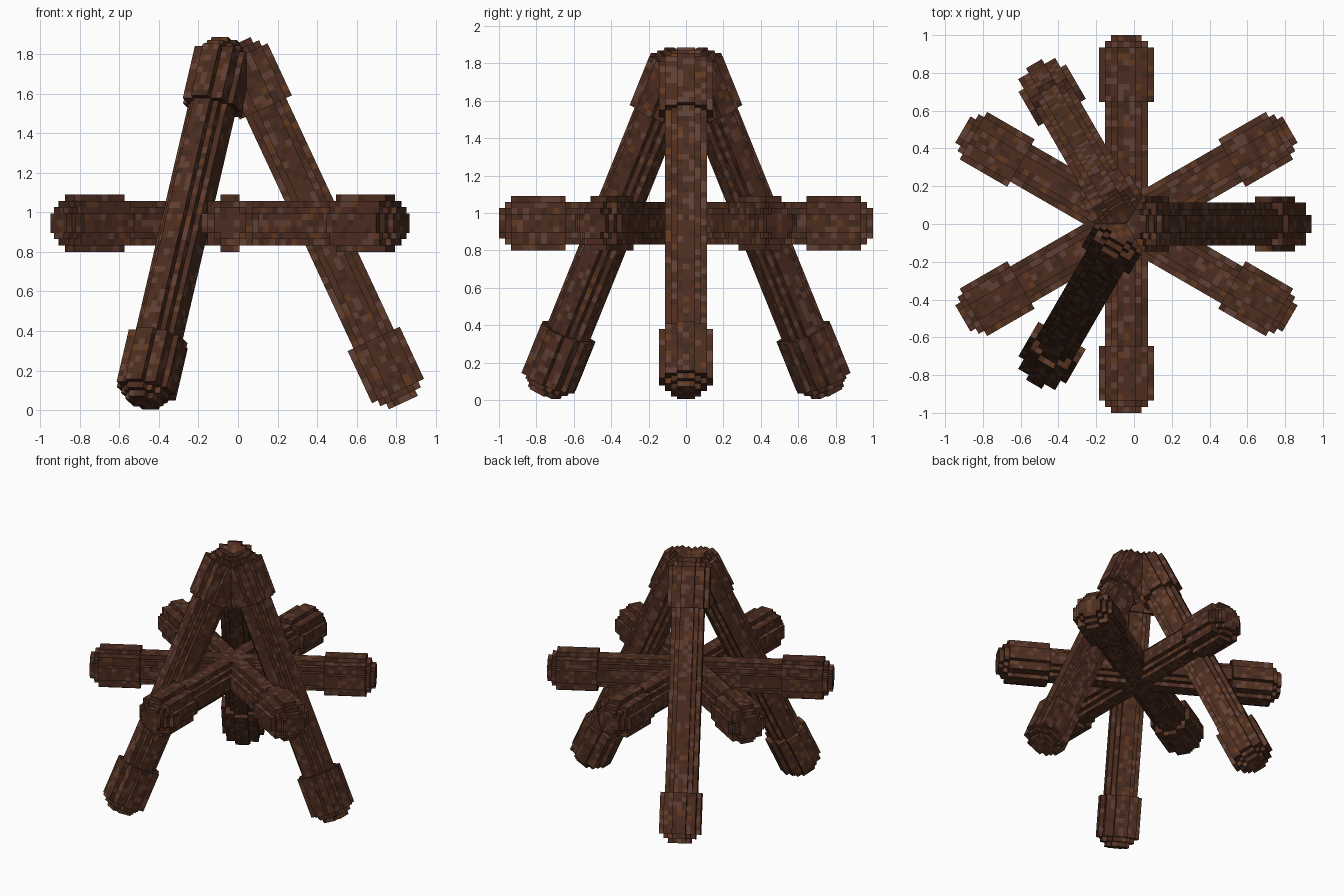
import bpy
import math
import random
from mathutils import Matrix, Vector

if "Cube" in bpy.data.objects:
    bpy.data.objects.remove(bpy.data.objects["Cube"])

random.seed(4)
HALF = 31                 # voxels in half a log
V = 1.0 / HALF            # voxel size
CX, CZ = -0.04, 0.945     # shared centre of all logs
TILT = math.radians(25)   # lean of the legs


def material(name, rgb):
    m = bpy.data.materials.new(name)
    m.diffuse_color = (*rgb, 1)
    m.use_nodes = True
    m.node_tree.nodes["Principled BSDF"].inputs["Base Color"].default_value = m.diffuse_color
    return m


# Bark shades and how often each one appears
BARK = [material("bark", (0.075, 0.026, 0.014)),
        material("bark_dark", (0.055, 0.021, 0.012)),
        material("bark_pale", (0.115, 0.050, 0.034)),
        material("bark_red", (0.120, 0.040, 0.014))]
WEIGHTS = [55, 20, 18, 7]


def radius_sq(k):
    # Squared voxel radius of a slice: rounded tip, thick end, thin middle
    d = HALF - 1 - (k if k >= 0 else -k - 1)
    if d == 0:
        return 6
    if d == 1:
        return 11
    return 18.5 if d < 11 else 11


def log(name, matrix):
    cells = {(i, j, k)
             for k in range(-HALF, HALF)
             for i in range(-4, 5) for j in range(-4, 5)
             if i * i + j * j <= radius_sq(k)}
    verts, index, faces = [], {}, []

    def vert(p):
        if p not in index:
            index[p] = len(verts)
            verts.append(((p[0] - 0.5) * V, (p[1] - 0.5) * V, p[2] * V))
        return index[p]

    # Keep only the voxel faces that touch empty space
    for c in sorted(cells):
        for axis in range(3):
            a, b = (axis + 1) % 3, (axis + 2) % 3
            for side in (0, 1):
                n = list(c)
                n[axis] += 2 * side - 1
                if tuple(n) in cells:
                    continue
                quad = []
                for u, w in ((0, 0), (1, 0), (1, 1), (0, 1)):
                    p = list(c)
                    p[axis] += side
                    p[a] += u
                    p[b] += w
                    quad.append(vert(tuple(p)))
                faces.append(quad if side else quad[::-1])
    me = bpy.data.meshes.new(name)
    me.from_pydata(verts, [], faces)
    for m in BARK:
        me.materials.append(m)
    for p in me.polygons:
        p.material_index = random.choices(range(4), WEIGHTS)[0]
    ob = bpy.data.objects.new(name, me)
    ob.matrix_world = matrix
    bpy.context.collection.objects.link(ob)


centre = Matrix.Translation(Vector((CX, 0, CZ)))
for n in range(3):
    # Leaning tripod legs
    turn = Matrix.Rotation(math.radians(120 * n), 4, 'Z')
    log(f"leaning_log_{n + 1}",
        centre @ turn @ Matrix.Translation((0.453, 0, 0)) @ Matrix.Rotation(-TILT, 4, 'Y'))
    # Horizontal logs crossing in the middle
    turn = Matrix.Rotation(math.radians(90 + 60 * n), 4, 'Z')
    log(f"crossing_log_{n + 1}", centre @ turn @ Matrix.Rotation(math.pi / 2, 4, 'Y'))
